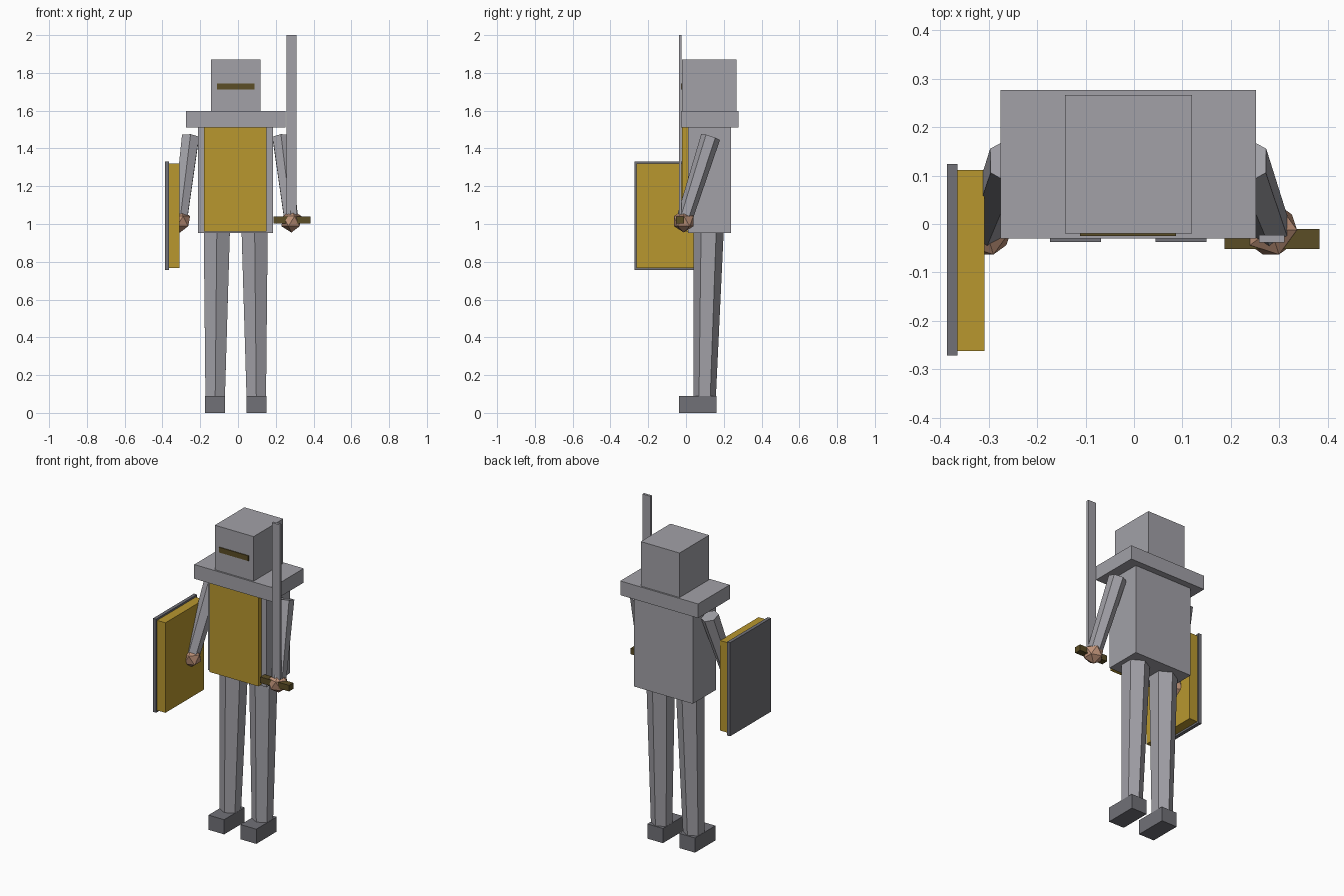
import bpy, bmesh, math
from mathutils import Vector, Matrix

if "Cube" in bpy.data.objects:
    bpy.data.objects.remove(bpy.data.objects["Cube"])


def material(name, rgb):
    m = bpy.data.materials.new(name)
    m.diffuse_color = (*rgb, 1.0)
    m.use_nodes = True
    m.node_tree.nodes["Principled BSDF"].inputs["Base Color"].default_value = m.diffuse_color
    return m


STEEL = material("steel", (0.36, 0.355, 0.387))
DARK_STEEL = material("dark steel", (0.165, 0.165, 0.185))
GOLD = material("gold", (0.479, 0.309, 0.028))
BRONZE = material("dark bronze", (0.105, 0.074, 0.019))
SKIN = material("skin", (0.52, 0.29, 0.19))

CX = -0.012   # mirror plane of the body


def finish(name, bm, mat):
    bmesh.ops.recalc_face_normals(bm, faces=bm.faces[:])
    mesh = bpy.data.meshes.new(name)
    bm.to_mesh(mesh)
    bm.free()
    mesh.materials.append(mat)
    obj = bpy.data.objects.new(name, mesh)
    bpy.context.collection.objects.link(obj)
    return obj


def box(name, mat, x, y, z):
    """Box from (min, max) ranges on each axis."""
    centre = Vector([(a + b) / 2 for a, b in (x, y, z)])
    size = [b - a for a, b in (x, y, z)]
    bm = bmesh.new()
    bmesh.ops.create_cube(bm, size=1.0,
                          matrix=Matrix.Translation(centre) @ Matrix.Diagonal((*size, 1)))
    return finish(name, bm, mat)


def limb(name, mat, low, high, r_low, r_high, sides=6):
    """Tapered six-sided bar between two points, corner edges facing front and back."""
    low, high = Vector(low), Vector(high)
    turn = Vector((0, 0, 1)).rotation_difference(high - low)
    bm = bmesh.new()
    rings = []
    for p, r in ((low, r_low), (high, r_high)):
        ring = []
        for i in range(sides):
            a = math.pi / 2 + i * math.tau / sides
            ring.append(bm.verts.new(p + turn @ Vector((r * math.cos(a), r * math.sin(a), 0))))
        rings.append(ring)
        bm.faces.new(ring)
    for i in range(sides):
        j = (i + 1) % sides
        bm.faces.new((rings[0][i], rings[0][j], rings[1][j], rings[1][i]))
    return finish(name, bm, mat)


def fist(name, mat, centre, radius):
    bm = bmesh.new()
    bmesh.ops.create_icosphere(bm, subdivisions=1, radius=radius,
                               matrix=Matrix.Translation(centre))
    return finish(name, bm, mat)


# Body
box("torso", STEEL, (-0.212, 0.186), (0.01, 0.237), (0.952, 1.52))
box("chest_plate", GOLD, (-0.18, 0.152), (-0.02, 0.015), (0.96, 1.515))
box("shoulder_plate", STEEL, (-0.276, 0.252), (-0.03, 0.277), (1.51, 1.597))
box("helmet", STEEL, (-0.143, 0.12), (-0.02, 0.267), (1.59, 1.87))
box("visor_slit", BRONZE, (-0.112, 0.087), (-0.025, -0.018), (1.713, 1.745))

# Limbs
for side, s in (("left", -1), ("right", 1)):
    foot_x = CX + s * 0.109
    box(side + "_foot", DARK_STEEL, (foot_x - 0.053, foot_x + 0.053), (-0.037, 0.161), (0, 0.09))
    limb(side + "_leg", STEEL, (foot_x, 0.098, 0.06), (CX + s * 0.1, 0.12, 0.97), 0.059, 0.08)
    hand = (CX + s * 0.295, -0.012, 1.015)
    limb(side + "_arm", STEEL, hand, (CX + s * 0.24, 0.13, 1.46), 0.042, 0.052)
    fist(side + "_hand", SKIN, hand, 0.06)

# Sword
box("sword_blade", STEEL, (0.258, 0.311), (-0.038, -0.023), (1.02, 2.0))
box("sword_guard", BRONZE, (0.187, 0.383), (-0.052, -0.01), (1.003, 1.04))

# Shield
box("shield_outer_plate", DARK_STEEL, (-0.386, -0.365), (-0.272, 0.124), (0.756, 1.33))
box("shield_inner_block", GOLD, (-0.37, -0.309), (-0.262, 0.112), (0.767, 1.319))
